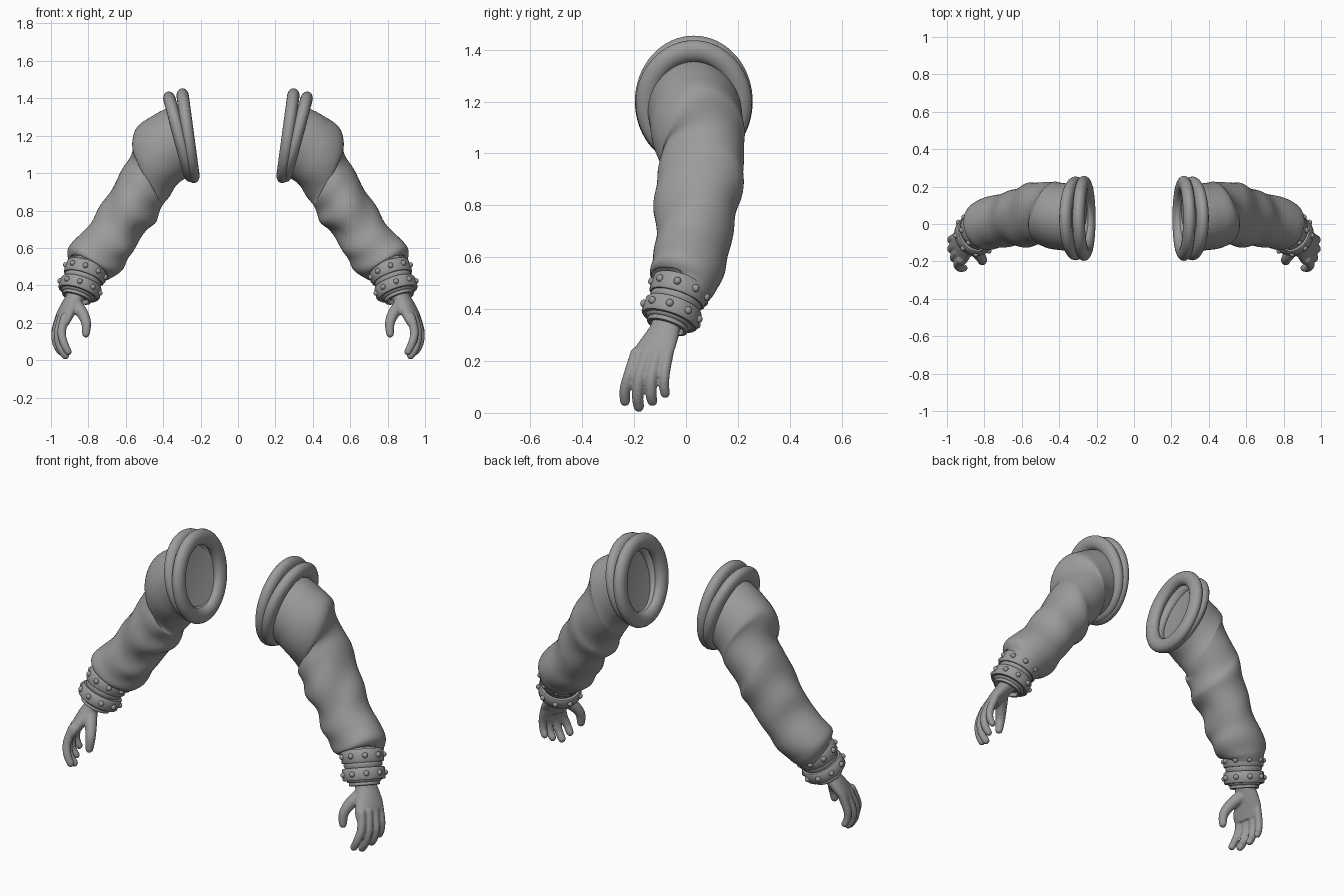
import bpy, bmesh
from math import sin, cos, pi, tau, radians
from mathutils import Vector, Matrix

cube = bpy.data.objects.get("Cube")
if cube:
    bpy.data.objects.remove(cube, do_unlink=True)

grey = bpy.data.materials.new("plain grey")
grey.use_nodes = True
colour = (.33, .33, .33, 1)
grey.diffuse_color = colour
grey.node_tree.nodes["Principled BSDF"].inputs["Base Color"].default_value = colour


def finish(bm, name, remesh=False):
    """Turn a bmesh into a smooth object mirrored to both arms."""
    bmesh.ops.recalc_face_normals(bm, faces=bm.faces)
    mesh = bpy.data.meshes.new(name)
    bm.to_mesh(mesh)
    bm.free()
    mesh.materials.append(grey)
    ob = bpy.data.objects.new(name, mesh)
    bpy.context.collection.objects.link(ob)
    bpy.ops.object.select_all(action='DESELECT')
    ob.select_set(True)
    bpy.context.view_layer.objects.active = ob
    bpy.ops.object.shade_smooth_by_angle(angle=radians(50))
    if remesh:
        fuse = ob.modifiers.new("fuse", 'REMESH')
        fuse.mode = 'VOXEL'
        fuse.voxel_size = .006
        fuse.use_smooth_shade = True
        soften = ob.modifiers.new("soften", 'SMOOTH')
        soften.iterations = 4
    ob.modifiers.new("both_arms", 'MIRROR')
    return ob


def spline(rows, steps):
    """Smoothly interpolate rows of numbers."""
    out, last = [], len(rows) - 1
    for i in range(last):
        a, b, c, d = (rows[max(0, min(last, i + k))] for k in (-1, 0, 1, 2))
        for s in range(steps):
            t = s / steps
            out.append([q + .5 * t * (r - p + t * (2 * p - 5 * q + 4 * r - s2
                        + t * (3 * (q - r) + s2 - p)))
                        for p, q, r, s2 in zip(a, b, c, d)])
    out.append(list(rows[-1]))
    return out


def loft(bm, rings, closed=False, caps=(None, None)):
    """Skin rings of points; each cap is a fan to a point or a flat face."""
    loops = [[bm.verts.new(p) for p in ring] for ring in rings]
    n = len(loops[0])
    pairs = list(zip(loops, loops[1:]))
    if closed:
        pairs.append((loops[-1], loops[0]))
    for a, b in pairs:
        for j in range(n):
            k = (j + 1) % n
            bm.faces.new((a[j], a[k], b[k], b[j]))
    if not closed:
        for loop, tip in zip((loops[0], loops[-1]), caps):
            if tip is None:
                bm.faces.new(loop)
            else:
                centre = bm.verts.new(tip)
                for j in range(n):
                    bm.faces.new((loop[j], loop[(j + 1) % n], centre))


def oval(centre, u, v, n):
    return [centre + u * cos(tau * j / n) + v * sin(tau * j / n) for j in range(n)]


# Sleeve sections: outer x, z, inner x, z, middle y, half depth
sections = [
    (.35, 1.36, .24, 1.0, .03, .18),
    (.45, 1.31, .31, .95, .04, .18),
    (.54, 1.24, .36, .89, .05, .175),
    (.565, 1.12, .40, .83, .065, .16),
    (.615, 1.03, .435, .765, .055, .165),
    (.67, .925, .465, .71, .045, .165),
    (.73, .83, .525, .65, .035, .15),
    (.78, .74, .57, .56, .025, .145),
    (.855, .66, .61, .50, .01, .14),
    (.91, .60, .66, .45, -.005, .137),
    (.905, .55, .70, .435, -.015, .122),
    (.88, .53, .73, .45, -.02, .09)]
rows = spline(sections, 7)
mids = [Vector(((a + c) / 2, y, (b + d) / 2)) for a, b, c, d, y, h in rows]
rings, sides = [], 56
for i, (a, b, c, d, y, h) in enumerate(rows):
    along = mids[min(i + 1, len(mids) - 1)] - mids[max(i - 1, 0)]
    u = Vector((a - c, 0, b - d)) / 2
    v = u.cross(along).normalized() * h
    t = i / (len(rows) - 1)
    loose = sin(pi * t) ** 1.2
    ring = []
    for j, p in enumerate(oval(Vector(), u, v, sides)):
        ang = tau * j / sides
        # diagonal cloth folds, deeper on the inside of the elbow
        fold = .035 * sin(34 * t + 2.2 * sin(ang) + cos(2 * ang)) * (1 - .4 * cos(ang))
        drape = .025 * sin(3 * ang + 13 * t)
        ring.append(mids[i] + p * (1 + loose * (fold + drape)))
    rings.append(ring)
bm = bmesh.new()
loft(bm, rings, caps=(mids[0] + Vector((.03, 0, 0)), mids[-1]))
finish(bm, "sleeves")


# Padded shoulder rings
def shoulder_ring(name, centre, lean, tall, deep):
    up = Vector((lean, 0, 1)).normalized()
    back = Vector((0, 1, 0))
    axis = up.cross(back)
    n, rings = 64, []
    for i in range(n):
        a = tau * i / n
        spoke = up * cos(a) + back * sin(a)
        mid = Vector(centre) + up * cos(a) * tall + back * sin(a) * deep
        rings.append(oval(mid, spoke * .042, axis * .033, 20))
    bm = bmesh.new()
    loft(bm, rings, closed=True)
    finish(bm, name)


shoulder_ring("inner_shoulder_rings", (.267, .03, 1.2), .135, .214, .185)
shoulder_ring("outer_shoulder_rings", (.312, .03, 1.194), .27, .208, .182)

# Wrist frame, its z axis pointing down the forearm
wrist = Vector((.845, -.055, .385))
down = Vector((.31, -.31, -.9)).normalized()
frame = Matrix.Translation(wrist) @ down.to_track_quat('Z', 'Y').to_matrix().to_4x4()


def lathe(name, profile, n=48):
    rings = [[frame @ Vector((r * cos(tau * j / n), r * sin(tau * j / n), h))
              for j in range(n)] for r, h in profile]
    bm = bmesh.new()
    loft(bm, rings)
    finish(bm, name)


def band(name, h, r, half):
    lathe(name, [(r - .02, h - half), (r - .005, h - half), (r, h - half + .006),
                 (r, h + half - .006), (r - .005, h + half), (r - .02, h + half)])
    # Rounded studs around the band
    bm = bmesh.new()
    count = 9
    for k in range(count):
        a = tau * (k + .3) / count
        spot = frame @ Matrix.Translation((r * cos(a), r * sin(a), h))
        bmesh.ops.create_uvsphere(bm, u_segments=12, v_segments=8, radius=.015, matrix=spot)
    finish(bm, name + "_studs")


band("upper_bracelets", -.095, .112, .036)
band("lower_bracelets", 0, .113, .033)
# Soft liner bulging between the bracelets and ending in a rim
lathe("wrist_liners", [(.09, -.14), (.095, -.07), (.102, -.055), (.102, -.045),
                       (.094, -.03), (.094, .03), (.088, .042), (.08, .044),
                       (.083, .052), (.08, .06), (.068, .062), (.06, .04)])

# Palm
hand = bmesh.new()
across = Vector((.33, .93, .12)).normalized()
palm = spline([
    (.855, -.065, .37, .062, .052),
    (.875, -.08, .33, .062, .044),
    (.905, -.105, .28, .078, .04),
    (.932, -.13, .23, .09, .033),
    (.946, -.14, .195, .082, .024)], 4)
rings = []
for x, y, z, wide, thick in palm:
    flow = Vector((.09, -.075, -.175))
    rings.append(oval(Vector((x, y, z)), across * wide,
                      across.cross(flow).normalized() * thick, 28))
loft(hand, rings)


# Fingers and thumb as tapered tubes with round tips
def digit(points, base, tip):
    path = [Vector(p) for p in spline(points, 5)]
    rings = []
    for i, p in enumerate(path):
        r = base + (tip - base) * i / (len(path) - 1)
        flow = path[min(i + 1, len(path) - 1)] - path[max(i - 1, 0)]
        u = flow.cross(across).normalized()
        rings.append(oval(p, u * r, flow.normalized().cross(u) * r, 14))
    loft(hand, rings)
    for p, r in ((path[0], base), (path[-1], tip)):
        bmesh.ops.create_icosphere(hand, subdivisions=2, radius=r,
                                   matrix=Matrix.Translation(p))


digit([(.925, -.19, .23), (.943, -.217, .15), (.93, -.235, .09), (.908, -.235, .045)], .025, .02)
digit([(.94, -.15, .23), (.962, -.178, .14), (.95, -.187, .07), (.923, -.182, .024)], .025, .021)
digit([(.95, -.11, .23), (.975, -.132, .14), (.968, -.135, .08), (.947, -.13, .045)], .025, .02)
digit([(.955, -.07, .23), (.976, -.082, .16), (.976, -.085, .11), (.962, -.08, .075)], .023, .019)
digit([(.872, -.105, .3), (.835, -.155, .255), (.812, -.19, .2), (.813, -.2, .14)], .038, .021)
finish(hand, "hands", remesh=True)
